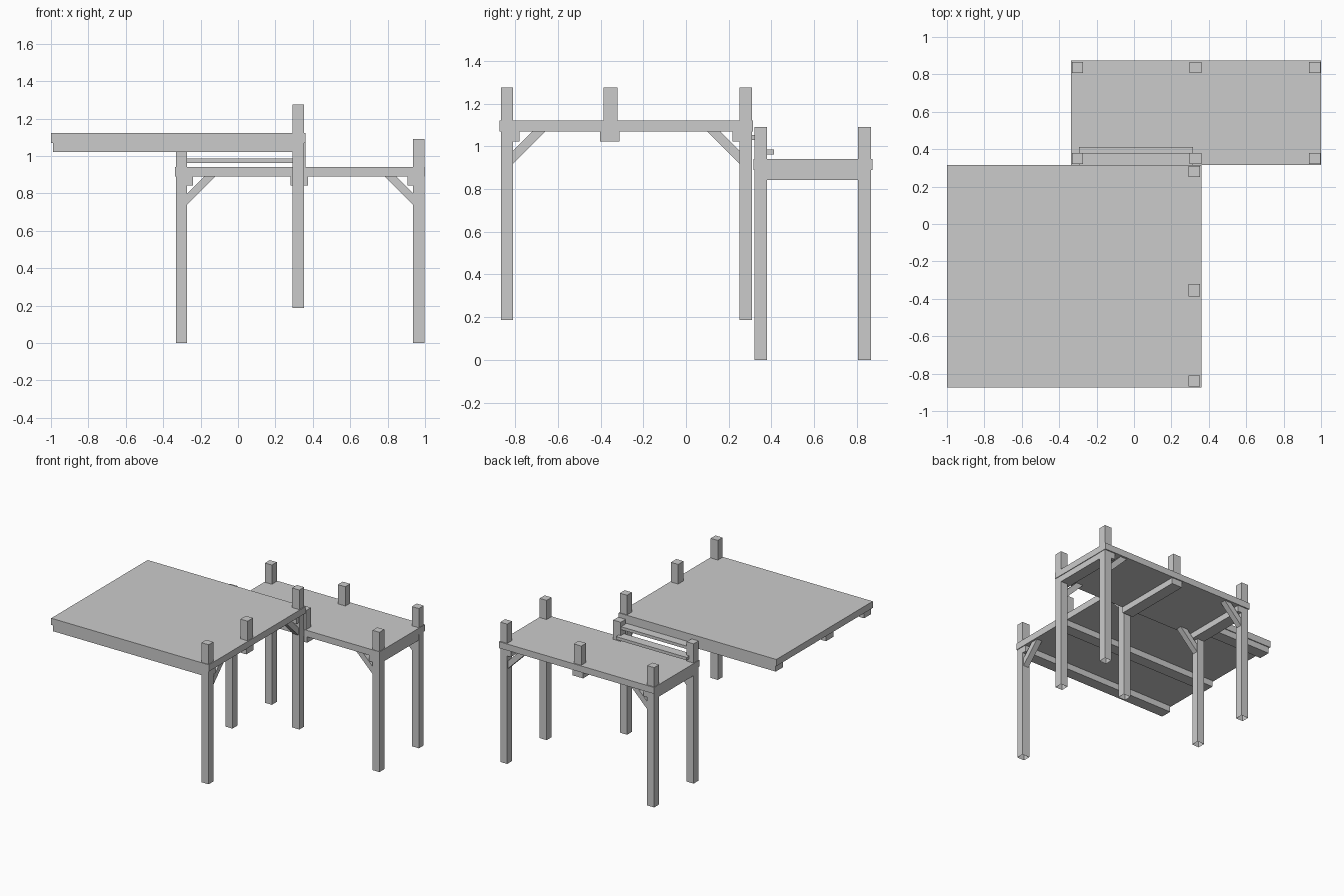
import bpy
import bmesh

if "Cube" in bpy.data.objects:
    bpy.data.objects.remove(bpy.data.objects["Cube"])


def prism(name, profile, axis, lo, hi, open_bottom=False):
    """Extrude a 2D profile along x, y or z (profile uses the other two axes in order)."""
    def point(p, t):
        q = list(p)
        q.insert("xyz".index(axis), t)
        return q
    bm = bmesh.new()
    base = bm.faces.new([bm.verts.new(point(p, lo)) for p in profile])
    ext = bmesh.ops.extrude_face_region(bm, geom=[base], use_keep_orig=True)
    shift = point((0, 0), hi - lo)
    bmesh.ops.translate(bm, vec=shift,
                        verts=[g for g in ext["geom"] if isinstance(g, bmesh.types.BMVert)])
    bmesh.ops.recalc_face_normals(bm, faces=bm.faces[:])
    if open_bottom:
        bmesh.ops.delete(bm, geom=[f for f in bm.faces if f.normal.z < -0.9], context='FACES')
    mesh = bpy.data.meshes.new(name)
    bm.to_mesh(mesh)
    bm.free()
    obj = bpy.data.objects.new(name, mesh)
    bpy.context.collection.objects.link(obj)
    return obj


def box(name, x, y, z, open_bottom=False):
    rect = [(x[0], y[0]), (x[1], y[0]), (x[1], y[1]), (x[0], y[1])]
    return prism(name, rect, "z", z[0], z[1], open_bottom)


def brace(name, axis, start, direction, top, centre):
    """45 degree strut from a post face up to the underside of a deck."""
    s = direction
    prof = [(start, top - 0.15), (start + s * 0.15, top),
            (start + s * 0.09, top), (start, top - 0.09)]
    prism(name, prof, axis, centre - 0.0225, centre + 0.0225)


# Upper platform: deck, joists running in x, posts on the right edge only
box("upper_deck", (-1.0, 0.36), (-0.873, 0.315), (1.07, 1.122))
for i, y in enumerate([(-0.868, -0.78), (-0.402, -0.312), (0.218, 0.308)]):
    box(f"upper_joist_{i}", (-0.99, 0.353), y, (1.022, 1.07))
for i, y in enumerate([(-0.868, -0.81), (0.25, 0.309)]):
    box(f"upper_post_{i}", (0.292, 0.354), y, (0.187, 1.275), True)
box("upper_middle_stub", (0.292, 0.354), (-0.387, -0.32), (1.122, 1.275), True)
brace("upper_front_brace", "x", -0.81, 1, 1.07, 0.323)
brace("upper_back_brace", "x", 0.25, -1, 1.07, 0.323)

# Lower platform: deck, joists running in y, four corner posts and two stubs
box("lower_deck", (-0.337, 1.0), (0.316, 0.875), (0.89, 0.94))
for i, x in enumerate([(-0.332, -0.24), (0.282, 0.373), (0.905, 0.995)]):
    box(f"lower_joist_{i}", x, (0.32, 0.866), (0.842, 0.89))
for side, y in (("front", (0.32, 0.38)), ("back", (0.806, 0.866))):
    box(f"lower_{side}_left_post", (-0.332, -0.272), y, (0, 1.09), True)
    box(f"lower_{side}_right_post", (0.936, 0.996), y, (0, 1.09), True)
    box(f"lower_{side}_middle_stub", (0.297, 0.362), y, (0.94, 1.09), True)
    mid = (y[0] + y[1]) / 2
    brace(f"lower_{side}_left_brace", "y", -0.272, 1, 0.89, mid)
    brace(f"lower_{side}_right_brace", "y", 0.936, -1, 0.89, mid)

# Two step planks linking the platforms
box("lower_step", (-0.294, 0.315), (0.34, 0.412), (0.963, 0.986))
box("upper_step", (-0.294, 0.315), (0.305, 0.376), (1.031, 1.054))
